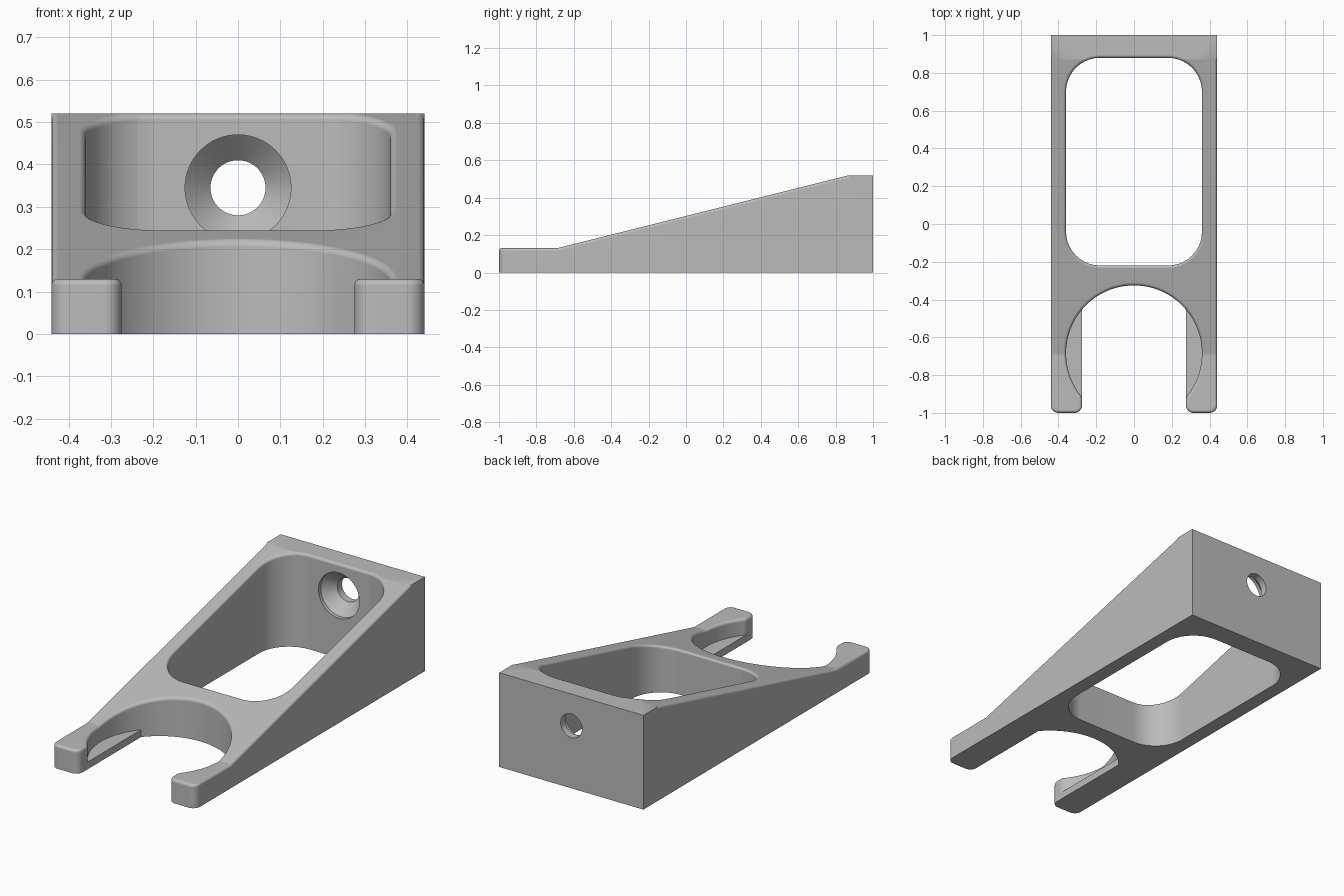
import bpy, bmesh, math
from mathutils import Vector

if "Cube" in bpy.data.objects:
    bpy.data.objects.remove(bpy.data.objects["Cube"])

HALF_W, BORE_Y, BORE_R, SLOT = 0.44, -0.685, 0.36, 0.275
EDGE_R = 0.015                      # rounding of the top rims
Y_LOW, Y_HIGH, Z_LOW, Z_HIGH = -0.69, 0.87, 0.13, 0.52

grey = bpy.data.materials.new("plain grey")
grey.diffuse_color = (0.5, 0.5, 0.5, 1)
grey.use_nodes = True
grey.node_tree.nodes["Principled BSDF"].inputs["Base Color"].default_value = grey.diffuse_color


def top_height(y):
    t = min(max((y - Y_LOW) / (Y_HIGH - Y_LOW), 0), 1)
    return Z_LOW + t * (Z_HIGH - Z_LOW)


def rounded(points, steps=10):
    """Closed outline from (x, y, corner radius) points."""
    out = []
    for i, (x, y, r) in enumerate(points):
        p = Vector((x, y))
        if r == 0:
            out.append(p)
            continue
        a = (Vector(points[i - 1][:2]) - p).normalized()
        b = (Vector(points[(i + 1) % len(points)][:2]) - p).normalized()
        half = a.angle(b) / 2
        centre = p + (a + b).normalized() * (r / math.sin(half))
        start = p + a * (r / math.tan(half)) - centre
        end = p + b * (r / math.tan(half)) - centre
        total = start.angle(end)
        for k in range(steps + 1):
            t = k / steps
            out.append(centre + (start * math.sin((1 - t) * total)
                                 + end * math.sin(t * total)) / math.sin(total))
    return out


def inward(loop):
    """Mitred normals pointing to the left of the direction of travel."""
    result = []
    for i, p in enumerate(loop):
        a = (p - loop[i - 1]).normalized()
        b = (loop[(i + 1) % len(loop)] - p).normalized()
        na, nb = Vector((-a.y, a.x)), Vector((-b.y, b.x))
        result.append((na + nb) / (1 + na.dot(nb)))
    return result


def make_object(name, bm):
    bmesh.ops.recalc_face_normals(bm, faces=bm.faces[:])
    mesh = bpy.data.meshes.new(name)
    bm.to_mesh(mesh)
    bm.free()
    mesh.materials.append(grey)
    obj = bpy.data.objects.new(name, mesh)
    bpy.context.collection.objects.link(obj)
    return obj


# Plan outlines: fork-ended body (counter-clockwise) and window (clockwise)
a0 = math.acos(SLOT / BORE_R)
tip_y = BORE_Y - BORE_R * math.sin(a0)
N = 56
arc = [(BORE_R * math.cos(a), BORE_Y + BORE_R * math.sin(a), 0)
       for a in (math.pi + a0 - (math.pi + 2 * a0) * k / N for k in range(1, N))]
outer = rounded([(HALF_W, 1, 0), (-HALF_W, 1, 0), (-HALF_W, 0.885, 0), (-HALF_W, 0.87, 0),
                 (-HALF_W, -1, 0.04), (-SLOT, -1, 0.04), (-SLOT, tip_y, 0.045)] + arc +
                [(SLOT, tip_y, 0.045), (SLOT, -1, 0.04), (HALF_W, -1, 0.04),
                 (HALF_W, 0.87, 0), (HALF_W, 0.885, 0)])
window = rounded([(-0.36, -0.22, 0.18), (-0.36, 0.88, 0.18),
                  (0.36, 0.88, 0.18), (0.36, -0.22, 0.18)])

# Body: walls and rounded rims, then caps, then the top is bent to the ramp
bm = bmesh.new()
bottom_edges, top_edges = [], []
for loop, is_outer in ((outer, True), (window, False)):
    normals = inward(loop)
    n = len(loop)
    rows = [[bm.verts.new((p.x, p.y, -1)) for p in loop]]
    for k in range(9):
        t = math.pi / 2 * k / 8
        row = []
        for p, d in zip(loop, normals):
            r = 0 if is_outer and p.y > 0.88 else EDGE_R
            q = p + d * r * (1 - math.cos(t))
            row.append(bm.verts.new((q.x, q.y, r * (math.sin(t) - 1))))
        rows.append(row)
    for lo, hi in zip(rows, rows[1:]):
        for i in range(n):
            j = (i + 1) % n
            bm.faces.new((lo[i], lo[j], hi[j], hi[i]))
    for row, edges in ((rows[0], bottom_edges), (rows[-1], top_edges)):
        edges += [bm.edges.get((row[i], row[(i + 1) % n])) for i in range(n)]
bmesh.ops.triangle_fill(bm, edges=bottom_edges, use_beauty=True, normal=(0, 0, -1))
bmesh.ops.triangle_fill(bm, edges=top_edges, use_beauty=True, normal=(0, 0, 1))
bmesh.ops.remove_doubles(bm, verts=bm.verts[:], dist=1e-5)
for y in (Y_LOW, Y_HIGH):
    bmesh.ops.bisect_plane(bm, geom=bm.verts[:] + bm.edges[:] + bm.faces[:],
                           plane_co=(0, y, 0), plane_no=(0, 1, 0), dist=1e-5)
for v in bm.verts:
    v.co.z = 0 if v.co.z < -0.5 else top_height(v.co.y) + v.co.z
body = make_object("wedge_body", bm)

# Countersunk screw hole through the rear wall
bm = bmesh.new()
profile = [(0.125, 0.80), (0.125, 0.90), (0.065, 0.96), (0.065, 1.1)]
S = 64
rings = [[bm.verts.new((r * math.cos(2 * math.pi * k / S), y,
                        0.345 + r * math.sin(2 * math.pi * k / S))) for k in range(S)]
         for r, y in profile]
for lo, hi in zip(rings, rings[1:]):
    for i in range(S):
        j = (i + 1) % S
        bm.faces.new((lo[i], lo[j], hi[j], hi[i]))
bm.faces.new(rings[0])
bm.faces.new(rings[-1])
cutter = make_object("screw_hole_cutter", bm)
cutter.hide_render = True
mod = body.modifiers.new("screw_hole", 'BOOLEAN')
mod.operation, mod.solver, mod.object = 'DIFFERENCE', 'EXACT', cutter
bpy.context.view_layer.objects.active = body
body.select_set(True)
bpy.ops.object.modifier_apply(modifier=mod.name)
bpy.data.objects.remove(cutter)

# Thin ledges along the bottom of the round opening
parts = [body]
for side, name in ((1, "right_ledge"), (-1, "left_ledge")):
    bm = bmesh.new()
    a1 = math.acos(SLOT / 0.37)
    pts = [(side * 0.37 * math.cos(a), BORE_Y + 0.37 * math.sin(a))
           for a in (-a1 + 2 * a1 * k / 24 for k in range(25))]
    face = bm.faces.new([bm.verts.new((x, y, 0)) for x, y in pts])
    ext = bmesh.ops.extrude_face_region(bm, geom=[face])
    for v in ext["geom"]:
        if isinstance(v, bmesh.types.BMVert):
            v.co.z = 0.04
    if not any(len(f.verts) == 25 and f.calc_center_median().z < 0.01 for f in bm.faces):
        bm.faces.new([v for v in bm.verts if v.co.z < 0.01])
    parts.append(make_object(name, bm))

# Smooth the curves, keep creases sharp
for obj in parts:
    bpy.ops.object.select_all(action='DESELECT')
    obj.select_set(True)
    bpy.context.view_layer.objects.active = obj
    bpy.ops.object.shade_smooth_by_angle(angle=math.radians(12))
    obj.modifiers.new("flat_shading", 'WEIGHTED_NORMAL').keep_sharp = True
